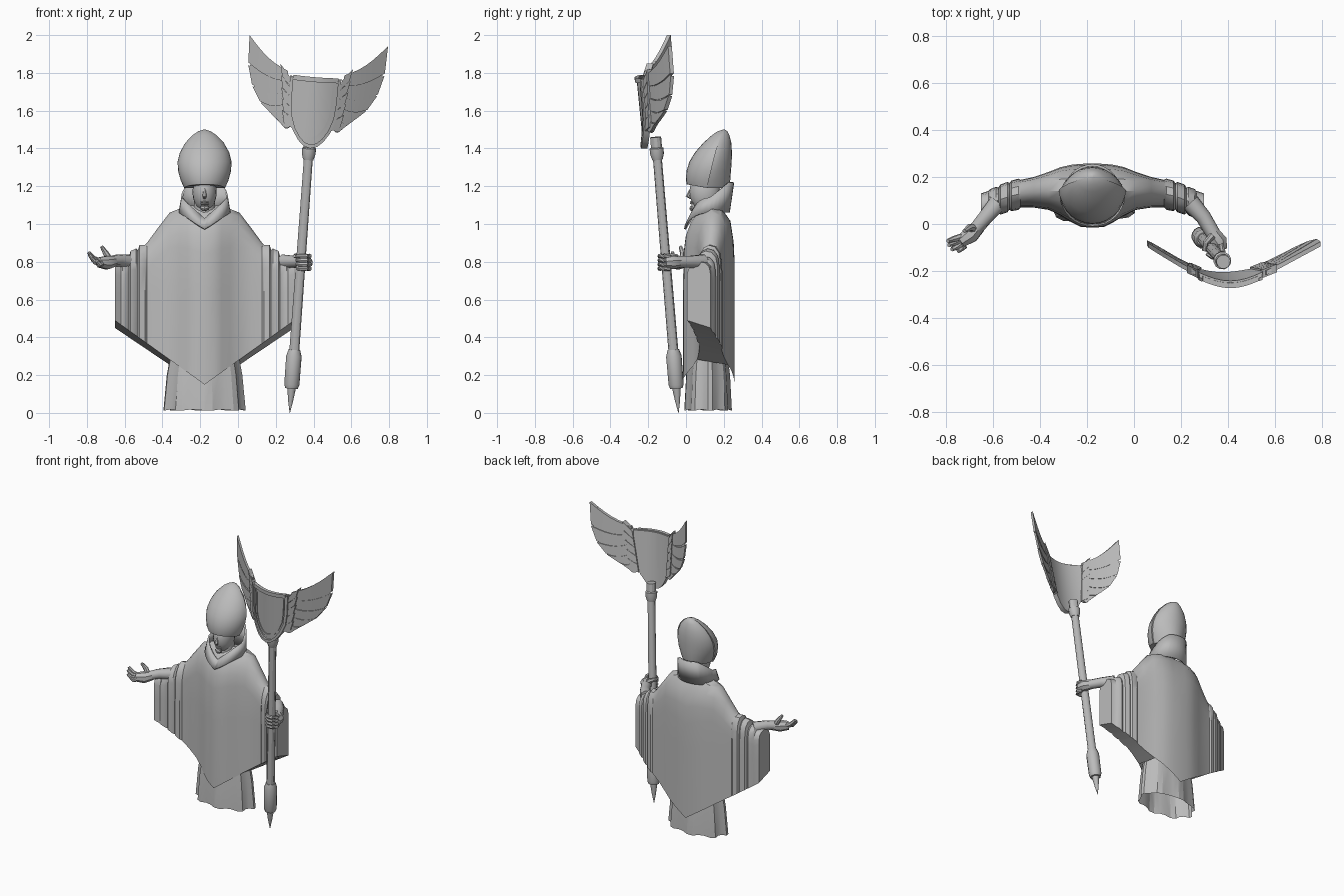
import bpy, bmesh, math
from mathutils import Vector

if "Cube" in bpy.data.objects:
    bpy.data.objects.remove(bpy.data.objects["Cube"])

grey = bpy.data.materials.new("stone_grey")
grey.diffuse_color = (0.5, 0.5, 0.5, 1)
grey.use_nodes = True
grey.node_tree.nodes["Principled BSDF"].inputs["Base Color"].default_value = grey.diffuse_color
CX = -0.177  # centre line of the figure


def build(name, verts, faces, angle=40):
    me = bpy.data.meshes.new(name)
    me.from_pydata([tuple(v) for v in verts], [], faces)
    bm = bmesh.new()
    bm.from_mesh(me)
    bmesh.ops.remove_doubles(bm, verts=bm.verts, dist=1e-5)
    bmesh.ops.recalc_face_normals(bm, faces=bm.faces)
    bm.to_mesh(me)
    bm.free()
    me.shade_smooth()
    me.set_sharp_from_angle(angle=math.radians(angle))
    me.materials.append(grey)
    ob = bpy.data.objects.new(name, me)
    bpy.context.collection.objects.link(ob)
    return ob


def loft(name, rings, caps=True, angle=40):
    n = len(rings[0])
    faces = [(i * n + j, i * n + (j + 1) % n, (i + 1) * n + (j + 1) % n, (i + 1) * n + j)
             for i in range(len(rings) - 1) for j in range(n)]
    if caps:
        faces += [tuple(range(n)), tuple(range((len(rings) - 1) * n, len(rings) * n))]
    return build(name, [v for r in rings for v in r], faces, angle)


def tube(name, pts, radii, sides=8, angle=40):
    pts = [Vector(p) for p in pts]
    rings = []
    for i, p in enumerate(pts):
        d = (pts[min(i + 1, len(pts) - 1)] - pts[max(i - 1, 0)]).normalized()
        a = d.cross(Vector((0.3, 0.9, 0.2))).normalized()
        b = d.cross(a)
        rings.append([p + radii[i] * (a * math.cos(t) + b * math.sin(t))
                      for t in (2 * math.pi * k / sides for k in range(sides))])
    return loft(name, rings, True, angle)


def ball(name, centre, size):
    rings = []
    for i in range(11):
        p = math.pi * (0.02 + 0.96 * i / 10)
        rings.append([(centre[0] + size[0] * math.sin(p) * math.cos(t),
                       centre[1] + size[1] * math.sin(p) * math.sin(t),
                       centre[2] + size[2] * math.cos(p))
                      for t in (2 * math.pi * k / 18 for k in range(18))])
    return loft(name, rings, True, 60)


# Cape: columns of s (distance from centre), top height, front y, back y, fold size
cols = [(0, 1.10, -.016, .258, 0), (.05, 1.10, -.012, .256, 0), (.09, 1.095, .008, .252, 0),
        (.135, 1.08, .036, .242, 0), (.185, 1.06, .06, .222, 0), (.25, .975, .07, .200, 0),
        (.305, .90, .071, .188, 0), (.315, .882, .068, .185, .008), (.345, .88, .063, .177, .008),
        (.353, .862, .061, .174, 0), (.362, .862, .058, .171, .008), (.392, .85, .047, .161, .007),
        (.400, .83, .044, .158, -.003), (.410, .825, .04, .154, .004), (.435, .815, .028, .146, .003),
        (.442, .805, .024, .143, -.002), (.475, .80, .005, .130, 0)]
cols = [(-c[0],) + c[1:] for c in reversed(cols[1:])] + cols
rings = []
for s, top, yf, yb, e in cols:
    t = abs(s) / .475
    yf, yb, top = yf - e, yb + e, top + e
    w, k = yb - yf, 1 - .75 * t
    hf, hb = .15 + .34 * t, .13 + .32 * t
    prof = [(yf, hf), (yf, (hf + top) / 2), (yf + .01 * w, top - .26 * k), (yf + .05 * w, top - .17 * k),
            (yf + .14 * w, top - .10 * k), (yf + .30 * w, top - .03 * k), (yf + .5 * w, top),
            (yb - .25 * w, top - .02 * k), (yb - .08 * w, top - .09 * k), (yb - .02 * w, top - .2 * k),
            (yb, top - .32 * k), (yb, (hb + top) / 2), (yb, hb)]
    rings.append([(CX + s, y, z) for y, z in prof])
n = len(rings[0])
faces = []
for i in range(len(rings) - 1):
    for j in range(n):
        # sleeves are closed underneath, the middle is open for the skirt
        if j < n - 1 or min(abs(cols[i][0]), abs(cols[i + 1][0])) > .18:
            faces.append((i * n + j, i * n + (j + 1) % n, (i + 1) * n + (j + 1) % n, (i + 1) * n + j))
faces += [tuple(range(n)), tuple(range((len(rings) - 1) * n, len(rings) * n))]
build("cape", [v for r in rings for v in r], faces, 35)

# Pleated skirt
rings = []
for z, rx, ry, depth in ((.012, .218, .126, .09), (.2, .20, .116, .07), (.45, .155, .085, .03)):
    ring = []
    for k in range(32):
        a = 2 * math.pi * k / 32
        m = 1 - depth * (k % 4 in (2, 3))
        ring.append((CX + rx * m * math.cos(a), .117 + ry * m * math.sin(a), z + .006 * (k % 4 > 1) * (z < .1)))
    rings.append(ring)
loft("skirt", rings, False, 20)

# Standing collar, pointed in front and high at the back
low, high = [], []
for k in range(32):
    a = 2 * math.pi * k / 32
    c, s = math.cos(a), math.sin(a)
    front = c > 0
    low.append((CX + .138 * s, .122 - (.132 if front else .11) * c,
                .975 + .085 * abs(s) if front else 1.06))
    high.append((CX + .124 * s, .125 - (.10 if front else .13) * c,
                 1.03 + .11 * abs(s) if front else 1.14 + .08 * min(1, -1.2 * c)))
collar = loft("collar", [low, high], False, 30)
collar.modifiers.new("thickness", "SOLIDIFY").thickness = .01

# Head
ball("head", (CX, .10, 1.17), (.064, .082, .105))
tube("neck", [(CX, .12, .98), (CX, .115, 1.13)], [.06, .055], 14)
tube("nose", [(CX, .026, 1.185), (CX, .010, 1.147), (CX, .028, 1.138)], [.006, .012, .008], 6)
tube("chin", [(CX - .018, .042, 1.087), (CX, .034, 1.083), (CX + .018, .042, 1.087)], [.012, .016, .012])
for z in (1.115, 1.107):
    tube("lip", [(CX - .02, .036, z), (CX, .026, z + .002), (CX + .02, .036, z)], [.003, .005, .003], 6)

# Tall pointed hat: rounded front shell, flatter and narrower back shell
levels = [(1.19, .108, .004, .226, .112), (1.23, .126, .0, .234, .120), (1.28, .140, .002, .238, .132),
          (1.33, .143, .018, .242, .144), (1.38, .130, .048, .243, .157), (1.43, .102, .092, .240, .172),
          (1.47, .064, .137, .230, .186), (1.49, .034, .166, .220, .195), (1.5, .004, .195, .206, .2)]
rings = []
for z, hx, yf, yb, ys in levels:
    arc = [math.pi * k / 14 for k in range(15)]
    dip = .02 if z < 1.2 else 0
    ring = [(CX + hx * math.cos(a), ys - (ys - yf) * max(0, math.sin(a)) ** 1.12, z + dip * math.sin(a))
            for a in arc]
    ring += [(CX - .93 * hx * math.cos(a), ys + (yb - ys) * max(0, math.sin(a)) ** 1.35, z) for a in arc]
    rings.append(ring)
loft("hat", rings, True, 40)

# Open hand, palm up
tube("open_forearm", [(-.58, .09, .80), (-.635, .025, .808), (-.675, -.025, .80)], [.040, .032, .030], 10)
tube("open_palm", [(-.66, -.01, .80), (-.695, -.045, .795), (-.738, -.075, .797)], [.030, .038, .028], 8)
for base, tip in (((-.735, -.055, .805), (-.792, -.072, .85)), ((-.742, -.07, .80), (-.788, -.09, .838)),
                  ((-.735, -.085, .795), (-.775, -.108, .82)), ((-.72, -.09, .79), (-.748, -.116, .805))):
    mid = [(p + q) / 2 for p, q in zip(base, tip)]
    mid[2] -= .010
    tube("open_finger", [base, mid, tip], [.015, .014, .009], 7)
tube("open_thumb", [(-.68, -.02, .81), (-.70, -.015, .845), (-.722, -.03, .88)], [.019, .016, .009], 7)

# Gripping hand
tube("grip_forearm", [(.24, .09, .80), (.295, .03, .80), (.345, -.055, .80)], [.040, .033, .031], 10)
tube("grip_palm", [(.335, -.04, .80), (.360, -.075, .798), (.370, -.11, .795)], [.032, .038, .028], 8)
for k in range(4):
    z = .764 + .022 * k
    tube("grip_finger", [(.368, -.085, z), (.378, -.116, z), (.362, -.138, z), (.334, -.140, z), (.308, -.125, z)],
         [.012, .013, .013, .012, .008], 7)
tube("grip_thumb", [(.335, -.05, .825), (.305, -.08, .832), (.298, -.115, .83)], [.016, .013, .009], 7)


# Staff
def on_staff(z):
    return (.285 + .073 * (z - .15), -.052 - .083 * (z - .15), z)


for name, prof in (("spike", ((0, .001), (.06, .013), (.135, .024))),
                   ("foot_ferrule", ((.13, .034), (.15, .041), (.30, .042), (.335, .031))),
                   ("shaft", ((.3, .027), (1.42, .024))),
                   ("socket", ((1.34, .028), (1.37, .037), (1.40, .038), (1.405, .030), (1.46, .030)))):
    tube(name, [on_staff(z) for z, r in prof], [r for z, r in prof], 12, 30)


# Winged shield, drawn in a leaning frame (u across, v up) and bent backwards
def bend(u, v, depth):
    th = .08
    x = .382 + u * math.cos(th) + v * math.sin(th)
    z = 1.4 - u * math.sin(th) + v * math.cos(th)
    return (x, -.233 + .76 * (math.hypot(u, .16) - .16) - .10 * (z - 1.6) - depth, z)


def plate(name, pairs, front, back):
    loft(name, [[bend(*a, front), bend(*b, front), bend(*b, back), bend(*a, back)] for a, b in pairs], True, 30)


def mix(a, b, t):
    return (a[0] + (b[0] - a[0]) * t, a[1] + (b[1] - a[1]) * t)


edge = [(0, 0), (.035, .01), (.068, .04), (.1, .09), (.125, .16), (.134, .25), (.136, .38)]
edge = [(-u, v) for u, v in reversed(edge[1:])] + edge
plate("shield", [((u, v), (u, .372 + .25 * u * u)) for u, v in edge], .012, -.008)
for size, hi in ((1.0, .026), (.80, .018)):
    plate("shield_rim", [((u * size, .2 + (v - .2) * size), (u * (size - .12), .2 + (v - .2) * (size - .1)))
                         for u, v in edge], hi, 0)
plate("shield_top_rim", [((u / 50, .352 + u * u / 1e4), (u / 50, .378 + u * u / 1e4))
                         for u in range(-6, 7)], .022, 0)

roots = [(.15, .40), (.145, .345), (.138, .29), (.13, .235), (.122, .175), (.112, .11)]
tips = [(.368, .573), (.362, .415), (.332, .305), (.282, .222), (.222, .168), (.165, .128)]
for sx in (-1, 1):
    for i in range(5):
        # feathers lie side by side with a thin groove that opens toward the tip
        pairs = []
        for k in range(7):
            t = k / 6
            a, b = mix(roots[i], tips[i], t), mix(roots[i + 1], tips[i + 1], t)
            sag = .025 * math.sin(math.pi * t)
            b = mix(a, b, 1 - .08 * min(1, 2 * t))
            pairs.append(((sx * a[0], a[1] - sag), (sx * b[0], b[1] - sag)))
        plate("wing_feather", pairs, .011 - .003 * (i % 2), -.009)
    # backing sheet that fills the grooves almost to the feather tips
    for i in range(5):
        pairs = []
        for k in range(7):
            t = k / 6 * .95
            sag = .025 * math.sin(math.pi * t)
            a, b = mix(roots[i], tips[i], t), mix(roots[i + 1], tips[i + 1], t)
            pairs.append(((sx * a[0], a[1] - sag), (sx * b[0], b[1] - sag)))
        plate("wing_web", pairs, .003, -.004)
    # stacked binding between shield and wing
    for i in range(5):
        t0, t1 = i / 5, (i + .95) / 5
        inner, outer = ((.104, .10), (.140, .375)), ((.150, .125), (.185, .43))
        pairs = []
        for t, grow in ((t0, 0), (t1, .008)):
            a, b = mix(*inner, t), mix(*outer, t)
            pairs.append(((sx * a[0], a[1]), (sx * (b[0] + grow), b[1] + grow)))
        plate("wing_binding", pairs, .019, -.016)
